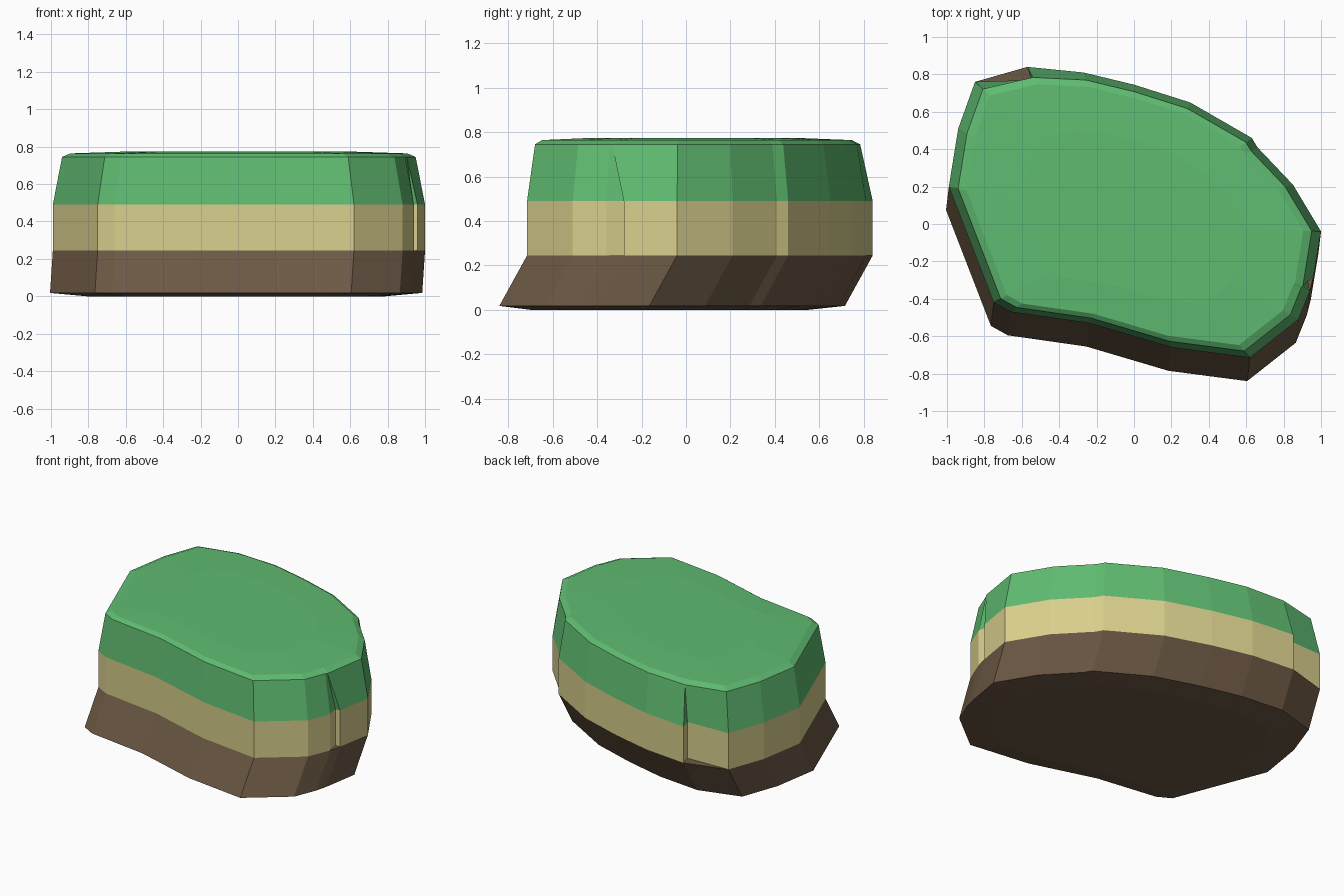
import bpy, bmesh

if "Cube" in bpy.data.objects:
    bpy.data.objects.remove(bpy.data.objects["Cube"], do_unlink=True)


def material(name, rgb):
    mat = bpy.data.materials.new(name)
    mat.use_nodes = True
    mat.diffuse_color = (*rgb, 1)
    bsdf = next(n for n in mat.node_tree.nodes if n.type == 'BSDF_PRINCIPLED')
    bsdf.inputs["Base Color"].default_value = (*rgb, 1)
    bsdf.inputs["Roughness"].default_value = 0.9
    return mat


GREEN = material("grass green", (0.115, 0.50, 0.165))
SAND = material("sandy yellow", (0.69, 0.62, 0.265))
BROWN = material("soil brown", (0.15, 0.098, 0.058))

# Cliff outline, counter-clockwise, without the two cracks
east = [(-0.75, -0.42), (-0.66, -0.47), (-0.24, -0.53), (0.2, -0.66),
        (0.62, -0.715), (0.88, -0.51), (0.94, -0.36)]
north = [(1.0, -0.04), (0.85, 0.21), (0.66, 0.41), (0.63, 0.46),
         (0.3, 0.65), (0, 0.745), (-0.27, 0.81)]
west = [(-0.85, 0.76), (-0.94, 0.51), (-0.99, 0.2)]


def outline(crack_a, crack_b):
    """Each crack is a pair of points; equal points close the crack."""
    return east + crack_a + north + crack_b + west


lip_a, lip_b = (0.96, -0.28), (-0.57, 0.84)
plain = outline([lip_a, lip_a], [lip_b, lip_b])
cracked = outline([(0.925, -0.28), lip_a], [lip_b, (-0.55, 0.77)])
pinch_a, pinch_b = (0.95, -0.35), (-0.57, 0.825)
pinched = outline([pinch_a, pinch_a], [pinch_b, pinch_b])


def ring(points, z, scale=1.0, dx=0.0, dy=0.0):
    return [(x * scale + dx, y * scale + dy, z) for x, y in points]


def layer(name, mat, rings, cap_bottom=False, cap_top=False):
    """Bridge stacked rings into one flat-shaded wall, with optional caps."""
    bm = bmesh.new()
    loops = [[bm.verts.new(p) for p in r] for r in rings]
    for low, high in zip(loops, loops[1:]):
        for i in range(len(low)):
            j = (i + 1) % len(low)
            bm.faces.new((low[i], low[j], high[j], high[i]))
    if cap_bottom:
        bm.faces.new(loops[0][::-1])
    if cap_top:
        bm.faces.new(loops[-1])
    bmesh.ops.remove_doubles(bm, verts=bm.verts, dist=0.0005)
    mesh = bpy.data.meshes.new(name)
    bm.to_mesh(mesh)
    bm.free()
    mesh.materials.append(mat)
    obj = bpy.data.objects.new(name, mesh)
    bpy.context.collection.objects.link(obj)
    return obj


# Soil base leaning forward at the foot, with small ledges under the cracks
layer("soil_base", BROWN, [
    ring(plain, 0.0, 0.8, -0.015, -0.125),
    ring(plain, 0.018, 1.0, -0.015, -0.125),
    ring(plain, 0.245),
    ring(cracked, 0.245)], cap_bottom=True)

# Straight sandy band
layer("sand_band", SAND, [ring(cracked, 0.245), ring(cracked, 0.49)])

# Tapered grass layer with a bevelled, slightly domed top
layer("grass_top", GREEN, [
    ring(cracked, 0.49),
    ring(pinched, 0.745, 0.95),
    ring(pinched, 0.764, 0.905),
    ring(pinched, 0.774, 0.6)], cap_top=True)
